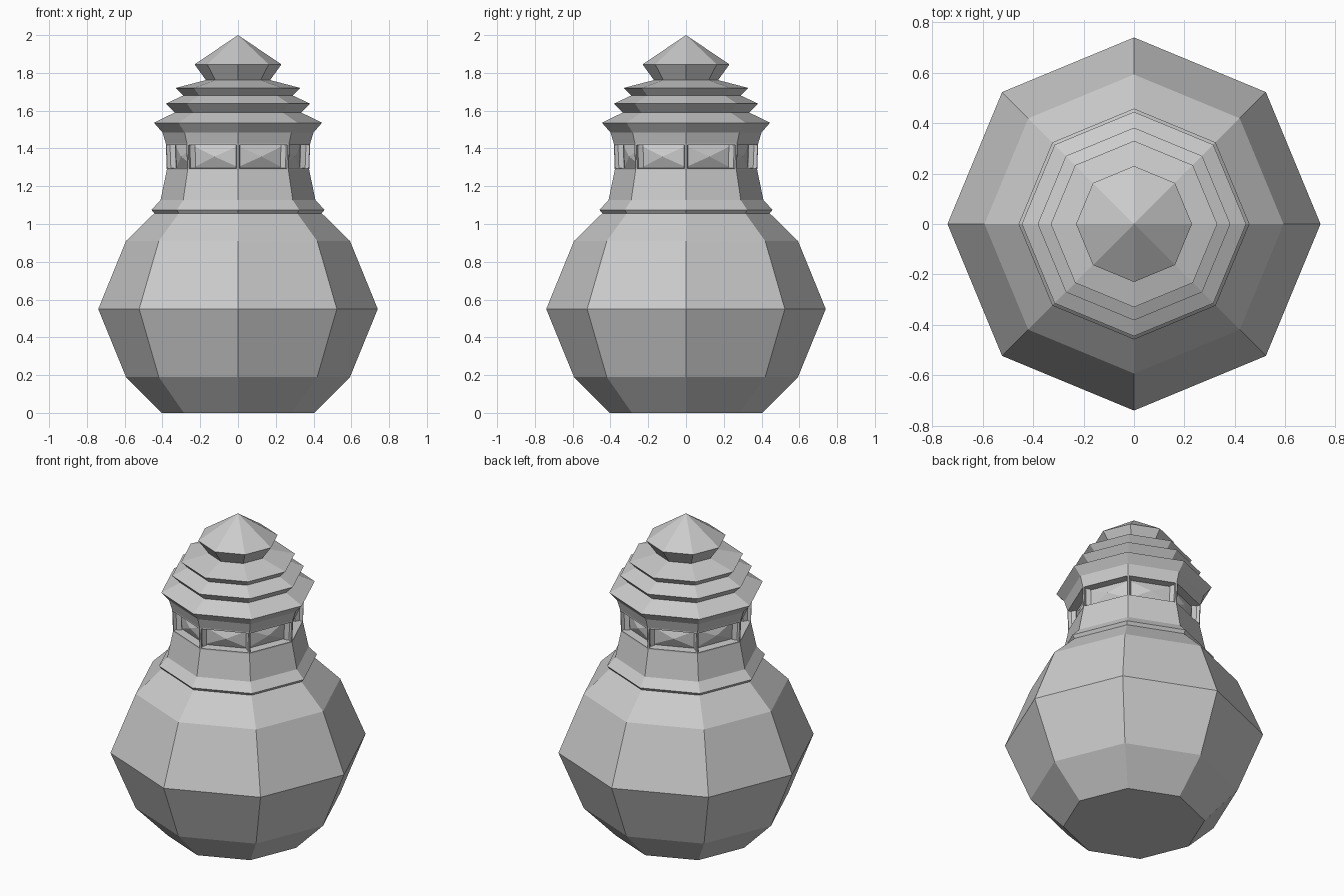
import bpy
import bmesh
from math import cos, sin, pi

cube = bpy.data.objects.get("Cube")
if cube:
    bpy.data.objects.remove(cube, do_unlink=True)

SIDES = 8

# Single plain stone colour
stone = bpy.data.materials.new("light grey")
stone.use_nodes = True
colour = (0.6, 0.6, 0.6, 1)
stone.diffuse_color = colour
stone.node_tree.nodes["Principled BSDF"].inputs["Base Color"].default_value = colour


def lathe(name, profile, detail=None):
    """Flat-shaded octagonal solid from (radius, height) pairs, bottom to top."""
    bm = bmesh.new()
    rings = []
    for r, z in profile:
        if r == 0:
            rings.append([bm.verts.new((0, 0, z))] * SIDES)
        else:
            rings.append([bm.verts.new((r * cos(2 * pi * i / SIDES),
                                        r * sin(2 * pi * i / SIDES), z))
                          for i in range(SIDES)])
    walls = []
    for low, high in zip(rings, rings[1:]):
        for i in range(SIDES):
            j = (i + 1) % SIDES
            corners = [low[i], low[j], high[j], high[i]]
            walls.append(bm.faces.new(list(dict.fromkeys(corners))))
    for ring in (rings[0], rings[-1]):
        if ring[0] is not ring[1]:
            bm.faces.new(ring)
    bmesh.ops.recalc_face_normals(bm, faces=bm.faces)
    if detail:
        detail(bm, walls)
    mesh = bpy.data.meshes.new(name)
    bm.to_mesh(mesh)
    bm.free()
    mesh.materials.append(stone)
    obj = bpy.data.objects.new(name, mesh)
    bpy.context.collection.objects.link(obj)
    return obj


def cut_windows(bm, walls):
    """Recess each wall panel of the window band and raise a faceted pane in it."""
    panes = [f for f in walls if 1.3 < f.calc_center_median().z < 1.4]
    bmesh.ops.inset_individual(bm, faces=panes, thickness=0.011)
    bmesh.ops.inset_individual(bm, faces=panes, thickness=0.002, depth=-0.05)
    bmesh.ops.poke(bm, faces=panes, offset=0.025)


# Bulbous base
lathe("body", [(0.405, 0), (0.593, 0.19), (0.74, 0.55), (0.593, 0.91), (0.44, 1.06)])

# Flared neck, window band and the cove under the eaves
lathe("neck_and_windows",
      [(0.44, 1.053), (0.458, 1.075), (0.41, 1.127), (0.377, 1.286),
       (0.382, 1.425), (0.4, 1.485), (0.445, 1.536)], cut_windows)

# Three stepped roof tiers
lathe("stepped_roof",
      [(0.445, 1.536), (0.335, 1.59), (0.382, 1.637), (0.29, 1.68),
       (0.33, 1.72), (0.17, 1.762)])

# Pointed cap
lathe("roof_cap", [(0.17, 1.762), (0.23, 1.845), (0, 2)])
